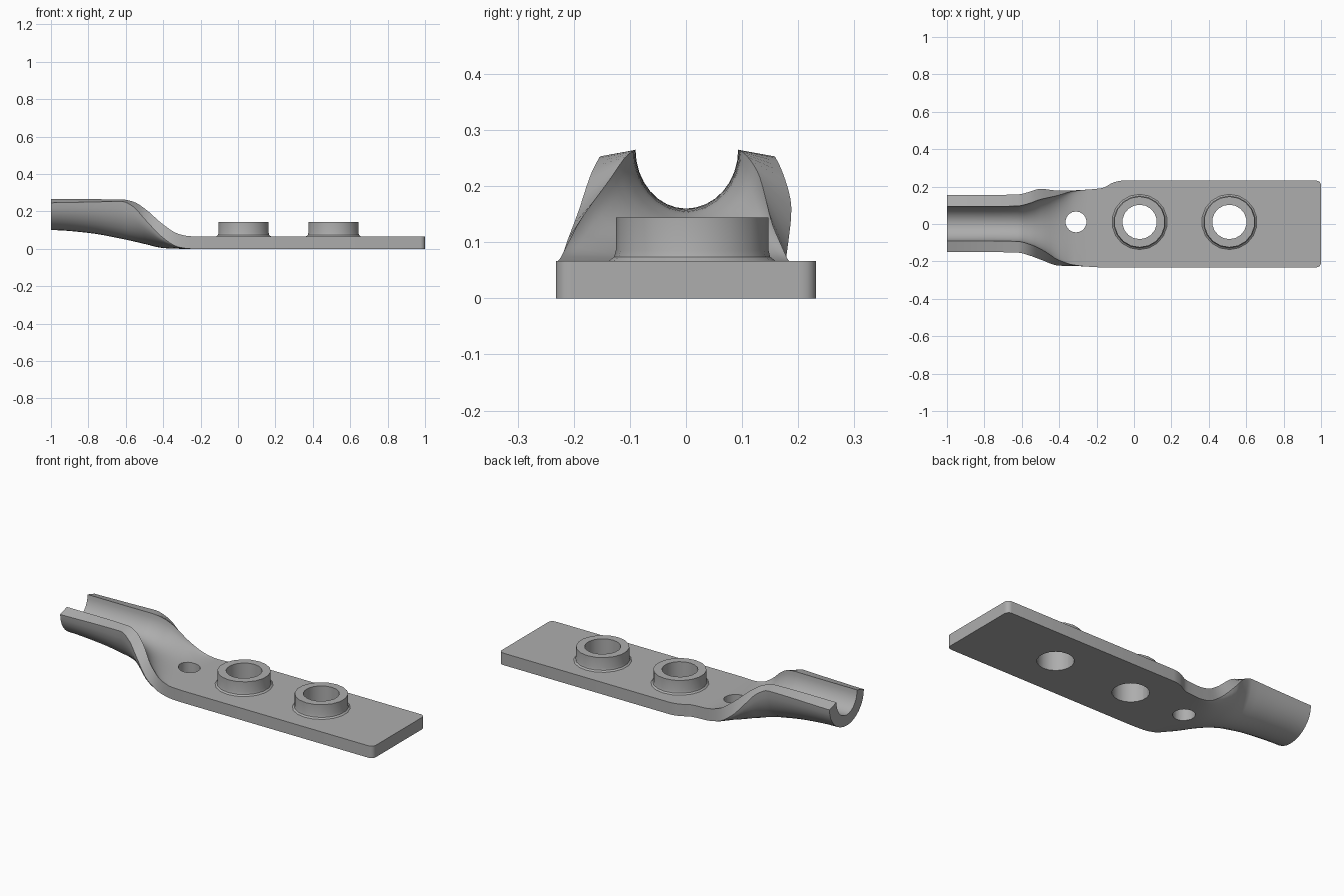
import bpy, bmesh, math

cube = bpy.data.objects.get("Cube")
if cube:
    bpy.data.objects.remove(cube, do_unlink=True)

steel = bpy.data.materials.new("satin grey metal")
steel.use_nodes = True
steel.diffuse_color = (0.42, 0.42, 0.42, 1)
steel.node_tree.nodes["Principled BSDF"].inputs["Base Color"].default_value = steel.diffuse_color

THICK = 0.067


def make_object(name, bm):
    bmesh.ops.recalc_face_normals(bm, faces=bm.faces)
    mesh = bpy.data.meshes.new(name)
    bm.to_mesh(mesh)
    bm.free()
    mesh.materials.append(steel)
    ob = bpy.data.objects.new(name, mesh)
    bpy.context.collection.objects.link(ob)
    return ob


def activate(ob):
    bpy.ops.object.select_all(action="DESELECT")
    ob.select_set(True)
    bpy.context.view_layer.objects.active = ob


def blend(rows, steps):
    """Monotone smooth interpolation between stations."""
    def slope(i, c):
        if i in (0, len(rows) - 1):
            return 0
        a, b, d = rows[i - 1], rows[i], rows[i + 1]
        s, t = (b[c] - a[c]) / (b[0] - a[0]), (d[c] - b[c]) / (d[0] - b[0])
        return 2 * s * t / (s + t) if s * t > 0 else 0
    out = []
    for i in range(len(rows) - 1):
        a, b = rows[i], rows[i + 1]
        h = b[0] - a[0]
        for k in range(steps):
            u = k / steps
            w = u * u * (3 - 2 * u)
            row = [a[0] + h * u]
            for c in range(1, len(a)):
                row.append(a[c] + (b[c] - a[c]) * w + h * u * (1 - u)
                           * ((1 - u) * slope(i, c) - u * slope(i + 1, c)))
                # Hermite form: value blend plus end tangents
            out.append(row)
    return out + [list(rows[-1])]


# Stations: x, +y width, -y width, inner width ratio,
#           inner rim z, channel floor z, outer rim z, underside z
stations = [
    (-1.00, 0.155, 0.150, 0.60, 0.265, 0.160, 0.246, 0.100),
    (-0.80, 0.155, 0.150, 0.60, 0.265, 0.160, 0.250, 0.085),
    (-0.62, 0.158, 0.153, 0.61, 0.264, 0.155, 0.253, 0.053),
    (-0.56, 0.172, 0.168, 0.64, 0.252, 0.140, 0.225, 0.040),
    (-0.50, 0.188, 0.190, 0.70, 0.216, 0.120, 0.160, 0.026),
    (-0.40, 0.178, 0.223, 0.87, 0.130, 0.085, 0.058, 0.004),
    (-0.32, 0.180, 0.224, 0.98, 0.080, 0.070, 0.010, 0.000),
    (-0.25, 0.184, 0.228, 1.00, THICK, THICK, 0.000, 0.000),
    (-0.17, 0.192, 0.232, 1.00, THICK, THICK, 0.000, 0.000),
    (-0.11, 0.222, 0.232, 1.00, THICK, THICK, 0.000, 0.000),
    (-0.06, 0.232, 0.232, 1.00, THICK, THICK, 0.000, 0.000),
]
sections = blend(stations, 4)
# Rounded corners of the far end
radius = 0.025
for k in range(5):
    a = math.pi / 2 * k / 4
    w = 0.232 - radius * (1 - math.cos(a))
    sections.append([1 - radius + radius * math.sin(a), w, w, 1, THICK, THICK, 0, 0])

# Strap: half-round socket lofted into a flat plate
bm = bmesh.new()
N = 16
rings = []
for x, left, right, ratio, rim, floor, lip, under in sections:
    ring = []
    for sign, scale, top, low in ((1, ratio, rim, floor), (-1, 1, lip, under)):
        for k in range(N + 1):
            a = sign * (-math.pi / 2 + math.pi * k / N)
            y = math.sin(a) * scale * (left if a > 0 else right)
            ring.append(bm.verts.new((x, y, top - (top - low) * math.cos(a))))
    rings.append(ring)
for p, q in zip(rings, rings[1:]):
    for i in range(len(p)):
        j = (i + 1) % len(p)
        bm.faces.new((p[i], p[j], q[j], q[i]))
for ring in (rings[0], rings[-1]):
    for k in range(N):
        bm.faces.new((ring[k], ring[k + 1], ring[2 * N - k], ring[2 * N + 1 - k]))
strap = make_object("strap", bm)

# Bolt holes
SIDES = 18
holes = [("small_hole", -0.31, 0.056), ("middle_hole", 0.03, 0.092), ("end_hole", 0.51, 0.092)]
for name, x, r in holes:
    bm = bmesh.new()
    bmesh.ops.create_cone(bm, cap_ends=True, segments=SIDES, radius1=r, radius2=r, depth=1)
    bmesh.ops.translate(bm, verts=bm.verts, vec=(x, 0.011, 0))
    cutter = make_object(name, bm)
    cutter.hide_render = True
    activate(strap)
    mod = strap.modifiers.new(name, "BOOLEAN")
    mod.operation, mod.solver, mod.object = "DIFFERENCE", "EXACT", cutter
    bpy.ops.object.modifier_apply(modifier=name)
    bpy.data.objects.remove(cutter, do_unlink=True)

# Raised collars with a small fillet at the base
profile = [(0.092, THICK), (0.092, 0.144), (0.136, 0.144), (0.136, 0.086),
           (0.139, 0.074), (0.148, THICK)]
parts = [strap]
for name, x in (("middle_collar", 0.03), ("end_collar", 0.51)):
    bm = bmesh.new()
    loops = []
    for k in range(SIDES):
        a = 2 * math.pi * k / SIDES
        loops.append([bm.verts.new((x + r * math.sin(a), 0.011 + r * math.cos(a), z))
                      for r, z in profile])
    for k in range(SIDES):
        p, q = loops[k], loops[(k + 1) % SIDES]
        for i in range(len(profile) - 1):
            bm.faces.new((p[i], p[i + 1], q[i + 1], q[i]))
    parts.append(make_object(name, bm))

for ob in parts:
    activate(ob)
    bpy.ops.object.shade_smooth_by_angle(angle=math.radians(35))
